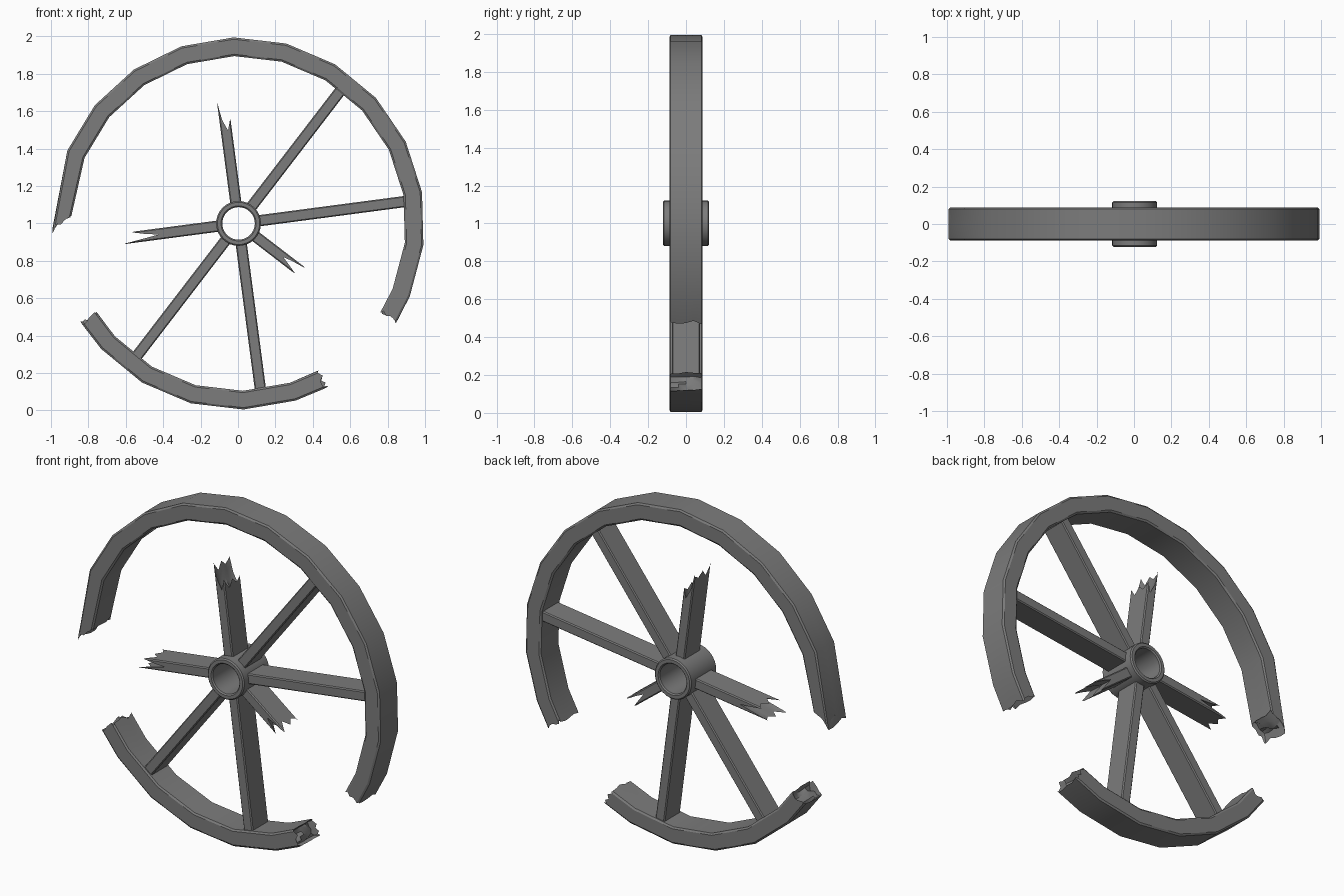
import bpy, bmesh, math, random
from mathutils import Vector

random.seed(4)
if "Cube" in bpy.data.objects:
    bpy.data.objects.remove(bpy.data.objects["Cube"])

grey = bpy.data.materials.new("worn_grey")
grey.use_nodes = True
colour = (0.2, 0.2, 0.2, 1)
grey.diffuse_color = colour
bsdf = next(n for n in grey.node_tree.nodes if n.type == 'BSDF_PRINCIPLED')
bsdf.inputs["Base Color"].default_value = colour
bsdf.inputs["Roughness"].default_value = 0.8

CENTRE = Vector((0.003, 0, 1))
STEP = 360 / 22          # rim has 22 straight segments
U = [-1, -.8, -.3, .1, .5, .8, 1]
V = [-1, -.92, -.45, 0, .45, .92, 1]


def finish(name, bm):
    bmesh.ops.recalc_face_normals(bm, faces=bm.faces)
    mesh = bpy.data.meshes.new(name)
    bm.to_mesh(mesh)
    bm.free()
    mesh.materials.append(grey)
    mesh.shade_smooth()
    mesh.set_sharp_from_angle(angle=math.radians(30))
    obj = bpy.data.objects.new(name, mesh)
    bpy.context.collection.objects.link(obj)
    return obj


def polar(r, degrees, y, side=0):
    """Point at radius r, shifted sideways along the tangent."""
    a = math.radians(degrees)
    return CENTRE + Vector((r * math.cos(a) - side * math.sin(a), y,
                            r * math.sin(a) + side * math.cos(a)))


def bar(name, stations, place):
    """Solid bar of chamfered section; both ends are capped with a grid."""
    bm = bmesh.new()
    n, m = len(U), len(V)
    edge = ([(i, 0) for i in range(n)] + [(n - 1, j) for j in range(1, m)]
            + [(i, m - 1) for i in range(n - 2, -1, -1)]
            + [(0, j) for j in range(m - 2, 0, -1)])
    rings = []
    for s in stations:
        end = s in (stations[0], stations[-1])
        ring = {}
        for i, u in enumerate(U):
            for j, v in enumerate(V):
                if end or (i, j) in edge:
                    corner = abs(u) == 1 and abs(v) == 1
                    cu, cv = (u * .9, v * .96) if corner else (u, v)
                    ring[i, j] = bm.verts.new(place(s, cu, cv, i, j))
        rings.append(ring)
    for a, b in zip(rings, rings[1:]):
        for p, q in zip(edge, edge[1:] + edge[:1]):
            bm.faces.new((a[p], a[q], b[q], b[p]))
    for ring in (rings[0], rings[-1]):
        for i in range(n - 1):
            for j in range(m - 1):
                bm.faces.new((ring[i, j], ring[i + 1, j],
                              ring[i + 1, j + 1], ring[i, j + 1]))
    return finish(name, bm)


# Rim pieces: faceted arcs whose ends are broken and hollowed
def rim(name, first, last, start, stop, skew):
    angles = [start] + [91.5 + STEP * k for k in range(first, last + 1)] + [stop]

    def place(a, u, v, i, j):
        angle = a
        if a in (start, stop):
            inward = 1 if a == start else -1
            inside = abs(u) < .9 and abs(v) < .95
            angle += inward * (random.uniform(1.2, 2.8) if inside
                               else random.uniform(-.7, .9))
            if a == stop:
                angle += skew * u
        return polar(.945 + .05 * u, angle, .088 * v)
    bar(name, angles, place)


rim("upper_rim", -7, 4, -31.7, 179.8, 2.5)
rim("lower_rim", 8, 12, 212.3, 298.3, -.3)


# Whole spokes: flat planks from hub to rim
def whole_spoke(name, angle):
    bar(name, [.106, .9],
        lambda r, u, v, i, j: polar(r, angle, .075 * v, .03 * u))


for name, k in (("upper_right_spoke", 1), ("right_spoke", 0),
                ("lower_left_spoke", 5), ("bottom_spoke", 6)):
    whole_spoke(name, 7.5 + 45 * k)


# Snapped spokes: the tip length follows a split profile across the width
def snapped_spoke(name, angle, tips):
    chips = [0, .01, .06, .02, .05, .03, .02]

    def place(r, u, v, i, j):
        length = r if r < .2 else tips[i] - chips[j]
        return polar(length, angle, .075 * v, .03 * u)
    bar(name, [.106, 1], place)


snapped_spoke("top_snapped_spoke", 97.5, [.56, .545, .5, .53, .56, .62, .655])
snapped_spoke("left_snapped_spoke", 187.5, [.57, .56, .5, .43, .52, .59, .62])
snapped_spoke("right_snapped_spoke", 322.5, [.4, .39, .34, .3, .35, .41, .425])

# Hub: a lathed tube with softened lips
profile = [(.087, -.115), (.094, -.122), (.113, -.122), (.12, -.115),
           (.12, .115), (.113, .122), (.094, .122), (.087, .115)]
bm = bmesh.new()
SIDES = 32
loops = [[bm.verts.new(polar(r, 360 * k / SIDES, y)) for r, y in profile]
         for k in range(SIDES)]
for k in range(SIDES):
    a, b = loops[k], loops[(k + 1) % SIDES]
    for p in range(len(profile)):
        q = (p + 1) % len(profile)
        bm.faces.new((a[p], a[q], b[q], b[p]))
finish("hub", bm)
